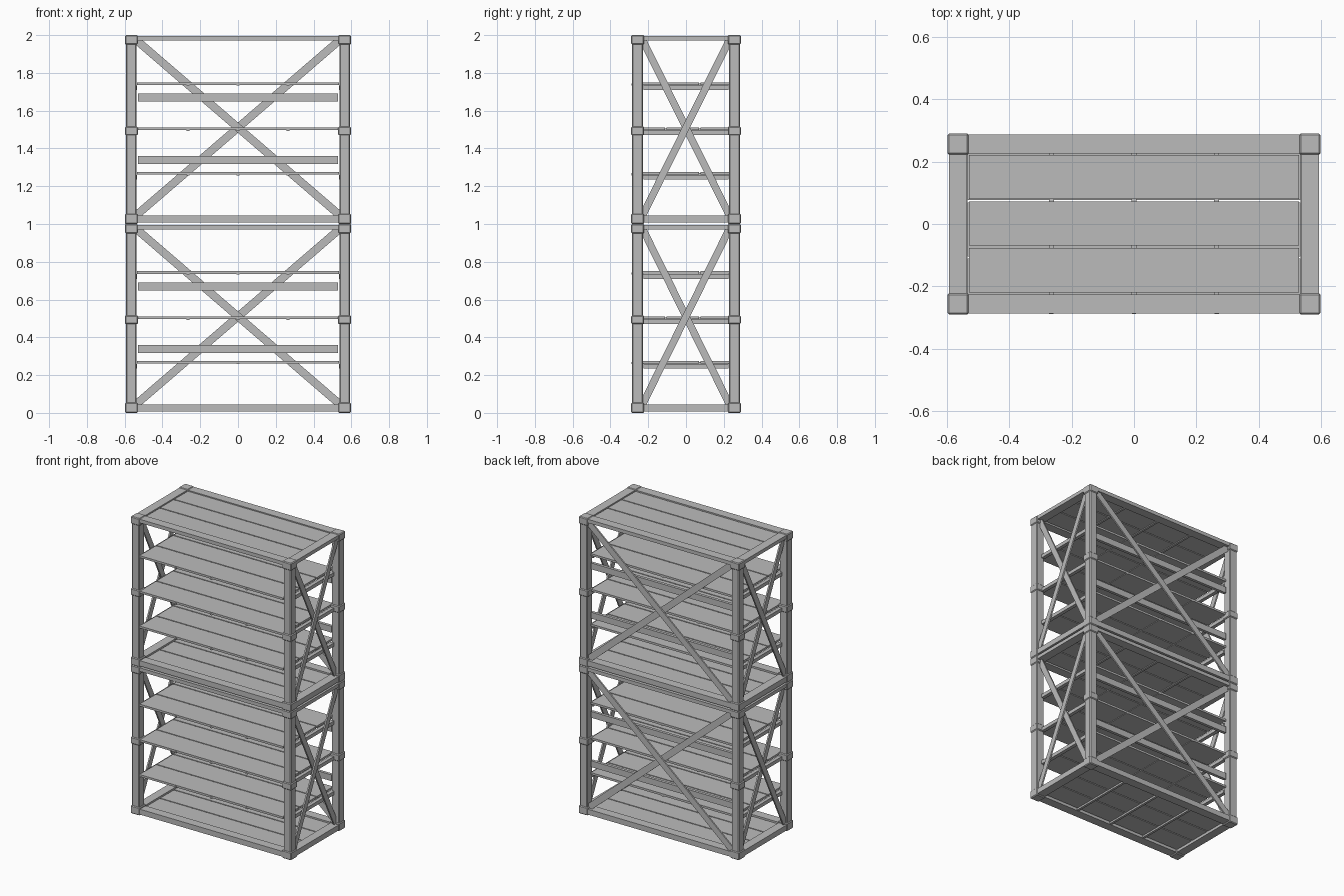
import bpy, math
from mathutils import Matrix, Vector

if "Cube" in bpy.data.objects:
    bpy.data.objects.remove(bpy.data.objects["Cube"])

steel = bpy.data.materials.new("steel_grey")
steel.diffuse_color = (0.5, 0.5, 0.5, 1)
steel.use_nodes = True
steel.node_tree.nodes["Principled BSDF"].inputs["Base Color"].default_value = steel.diffuse_color


def box(name, x, y, z, bevel=0.0):
    """Box from (min, max) ranges on each axis."""
    bpy.ops.mesh.primitive_cube_add(size=1)
    ob = bpy.context.object
    ob.name = name
    size = [r[1] - r[0] for r in (x, y, z)]
    mid = Vector([(r[0] + r[1]) / 2 for r in (x, y, z)])
    ob.data.transform(Matrix.Translation(mid) @ Matrix.Diagonal((*size, 1)))
    ob.data.materials.append(steel)
    if bevel:
        m = ob.modifiers.new("bevel", 'BEVEL')
        m.width = bevel
        m.segments = 1
    return ob


def strap(name, a, b, width, thick, normal):
    """Flat diagonal bar from a to b, lying in the plane with the given normal."""
    a, b, n = Vector(a), Vector(b), Vector(normal)
    d = (b - a).normalized()
    w = n.cross(d)
    ob = box(name, (-.5, .5), (-.5, .5), (-.5, .5))
    rot = Matrix((d, w, n)).transposed().to_4x4()
    ob.data.transform(Matrix.Translation((a + b) / 2) @ rot
                      @ Matrix.Diagonal(((b - a).length, width, thick, 1)))
    return ob


def side(s, a, b):
    """Range mirrored to the side given by the sign."""
    return (a, b) if s > 0 else (-b, -a)


def deck(name, y0, y1, z0, z1, half, gap=0.007):
    """Three planks running along x."""
    w = (y1 - y0 - 2 * gap) / 3
    for i in range(3):
        y = y0 + i * (w + gap)
        box(f"{name}_plank", (-half, half), (y, y + w), (z0, z1))


for base in (0.0, 1.0):
    # Corner posts with collars
    for sx in (-1, 1):
        for sy in (-1, 1):
            box("post", side(sx, .537, .593), side(sy, .228, .285),
                (base + .004, base + .994), .005)
            for z0, z1 in ((.0, .054), (.47, .516), (.95, 1.0)):
                box("collar", side(sx, .53, .598), side(sy, .222, .29),
                    (base + z0, base + z1), .005)

    # Bottom and top frame rails
    for z0, z1 in ((.008, .044), (.972, .996)):
        z = (base + z0, base + z1)
        for s in (-1, 1):
            box("long_rail", (-.535, .535), side(s, .226, .287), z)
            box("side_rail", side(s, .535, .594), (-.226, .226), z)

    # Floor and top decks with cross battens
    deck("floor", -.219, .222, base + .022, base + .036, .53)
    deck("top", -.219, .222, base + .978, base + .991, .53)
    for x in (-.265, 0, .265):
        box("floor_batten", (x - .008, x + .008), (-.226, .226),
            (base + .01, base + .022))
        box("top_batten", (x - .008, x + .008), (-.226, .226),
            (base + .972, base + .978))

    # Shelves, their side bearers and battens
    for z in (.276, .511, .75):
        deck("shelf", -.285, .25, base + z - .014, base + z, .534)
        for x in (-.265, 0, .265):
            box("shelf_batten", (x - .007, x + .007), (-.289, .25),
                (base + z - .018, base + z - .006))
        for s in (-1, 1):
            box("shelf_bearer", side(s, .534, .558), (-.226, .226),
                (base + z - .04, base + z - .016))

    # Back bars
    for z in (.338, .67):
        box("back_bar", (-.53, .53), (.236, .256), (base + z - .021, base + z + .021))

    # Crossed braces on the back and both ends
    for i, s in enumerate((-1, 1)):
        y = .263 + i * .01
        strap("back_brace", (-.54 * s, y, base + .045), (.54 * s, y, base + .975),
              .042, .01, (0, 1, 0))
        for sx in (-1, 1):
            x = sx * (.566 + i * .01)
            strap("end_brace", (x, -.23 * s, base + .045), (x, .23 * s, base + .975),
                  .038, .01, (1, 0, 0))
